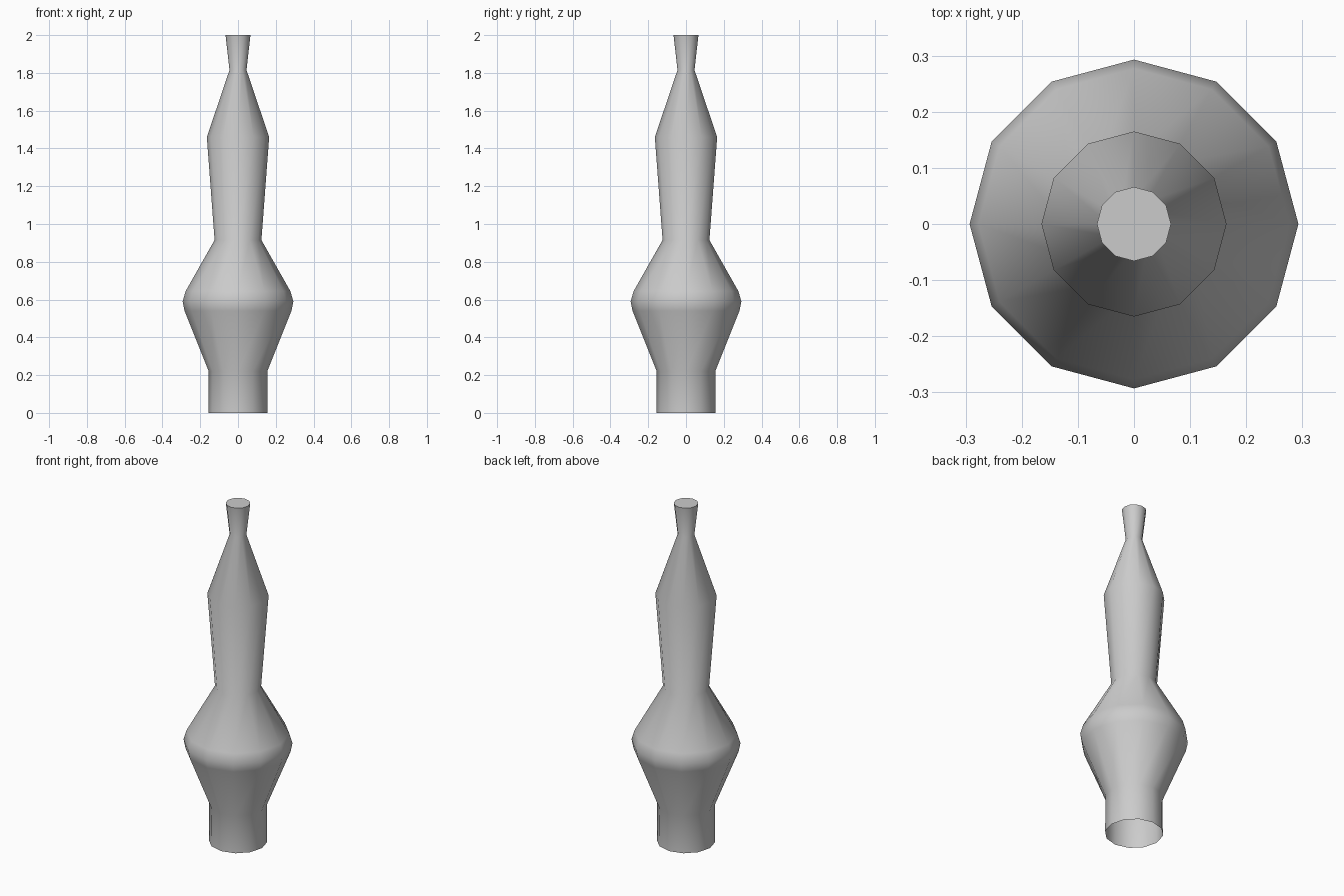
import bpy
import bmesh
from math import cos, sin, pi, radians

cube = bpy.data.objects.get("Cube")
if cube:
    bpy.data.objects.remove(cube, do_unlink=True)

SIDES = 12

# Plain grey material
grey = bpy.data.materials.new("plain grey")
grey.use_nodes = True
colour = (0.6, 0.6, 0.6, 1)
grey.diffuse_color = colour
grey.node_tree.nodes["Principled BSDF"].inputs["Base Color"].default_value = colour

# Profile of the turned body as (radius, height), from the base to the tip
profile = [
    (0.157, 0.0), (0.155, 0.22),                   # straight foot
    (0.283, 0.54), (0.293, 0.59), (0.277, 0.645),  # rounded bulge
    (0.124, 0.915),                                # waist
    (0.165, 1.46),                                 # shoulder
    (0.045, 1.815), (0.066, 2.0),                  # neck and flared tip
]

# Spin the profile into rings joined by quads
bm = bmesh.new()
rings = []
for radius, height in profile:
    rings.append([bm.verts.new((radius * cos(2 * pi * i / SIDES),
                                radius * sin(2 * pi * i / SIDES), height))
                  for i in range(SIDES)])
for low, high in zip(rings, rings[1:]):
    for i in range(SIDES):
        j = (i + 1) % SIDES
        bm.faces.new((low[i], low[j], high[j], high[i]))

# Flat cap on the tip; the foot stays open
bm.faces.new(rings[-1])

mesh = bpy.data.meshes.new("turned_body")
bm.to_mesh(mesh)
bm.free()
mesh.materials.append(grey)
body = bpy.data.objects.new("turned_body", mesh)
bpy.context.collection.objects.link(body)

# Smooth sides with a crisp rim
bpy.ops.object.select_all(action="DESELECT")
body.select_set(True)
bpy.context.view_layer.objects.active = body
bpy.ops.object.shade_smooth_by_angle(angle=radians(45))
